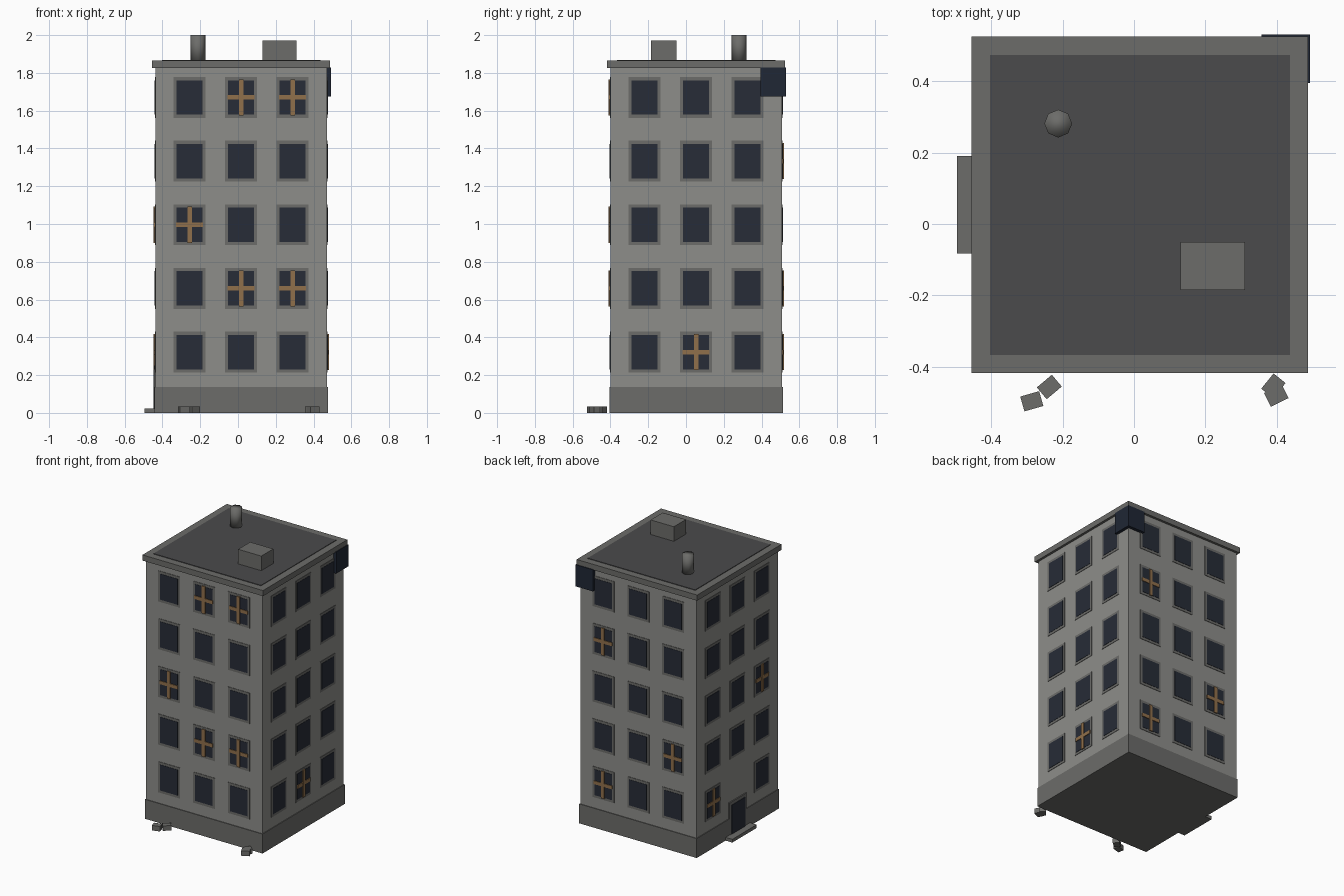
import bpy, bmesh
from math import radians, pi
from mathutils import Matrix, Vector

if "Cube" in bpy.data.objects:
    bpy.data.objects.remove(bpy.data.objects["Cube"])

CX, CY, HALF = 0.0165, 0.0535, 0.454


def material(name, r, g, b):
    m = bpy.data.materials.new(name)
    m.diffuse_color = (r, g, b, 1)
    m.use_nodes = True
    m.node_tree.nodes["Principled BSDF"].inputs["Base Color"].default_value = m.diffuse_color
    return m


WALL = material("concrete", 0.27, 0.27, 0.255)
TRIM = material("trim_grey", 0.15, 0.15, 0.142)
ROOF = material("roof_felt", 0.07, 0.07, 0.072)
GLASS = material("dark_glass", 0.02, 0.025, 0.038)
WOOD = material("planks", 0.28, 0.16, 0.07)
NAVY = material("navy", 0.014, 0.02, 0.035)


def add_box(bm, lo, hi, matrix=Matrix()):
    lo, hi = Vector(lo), Vector(hi)
    m = matrix @ Matrix.Translation((lo + hi) / 2) @ Matrix.Diagonal((*(hi - lo), 1))
    bmesh.ops.create_cube(bm, size=1, matrix=m)


def finish(bm, name, mat):
    me = bpy.data.meshes.new(name)
    bm.to_mesh(me)
    bm.free()
    me.materials.append(mat)
    ob = bpy.data.objects.new(name, me)
    bpy.context.collection.objects.link(ob)
    return ob


def box(name, lo, hi, mat, matrix=Matrix()):
    bm = bmesh.new()
    add_box(bm, lo, hi, matrix)
    return finish(bm, name, mat)


def slab(name, half, z0, z1, mat):
    return box(name, (CX - half, CY - half, z0), (CX + half, CY + half, z1), mat)


# Main masses
slab("plinth", 0.459, 0, 0.137, TRIM)
slab("walls", HALF, 0.05, 1.84, WALL)
slab("parapet", 0.471, 1.825, 1.865, TRIM)
slab("roof_surface", 0.42, 1.85, 1.869, ROOF)

# Windows: each side is built in a local frame, u along the wall, -y outward
COLS = (-0.2725, 0, 0.2725)
ROWS = [0.322 + 0.337 * i for i in range(5)]
SIDES = {"front": 0, "right": 90, "back": 180, "left": 270}
BOARDED = {
    "front": {(1, 4), (2, 4), (0, 2), (1, 1), (2, 1)},
    "right": {(1, 0)},
    "back": {(0, 3), (2, 1), (0, 0)},
    "left": {(2, 2), (0, 0)},
}


def side_matrix(angle):
    return Matrix.Translation((CX, CY, 0)) @ Matrix.Rotation(radians(angle), 4, 'Z')


def panel(bm, m, u, z, w, h, out):
    add_box(bm, (u - w / 2, -HALF - out, z - h / 2),
            (u + w / 2, -HALF + 0.01, z + h / 2), m)


for side, angle in SIDES.items():
    m = side_matrix(angle)
    frames, panes, boards = bmesh.new(), bmesh.new(), bmesh.new()
    for c, u in enumerate(COLS):
        for r, z in enumerate(ROWS):
            if side == "left" and (c, r) == (1, 0):
                continue                      # door goes here
            panel(frames, m, u, z, 0.17, 0.217, 0.003)
            panel(panes, m, u, z, 0.137, 0.182, 0.005)
            if (c, r) in BOARDED[side]:
                panel(boards, m, u, z, 0.024, 0.192, 0.011)
                panel(boards, m, u, z, 0.143, 0.024, 0.0095)
    finish(frames, side + "_window_frames", TRIM)
    finish(panes, side + "_window_panes", GLASS)
    finish(boards, side + "_window_boards", WOOD)

# Entrance on the left side
m = side_matrix(SIDES["left"])
for name, w, h, out, mat in (("door_frame", 0.19, 0.25, 0.008, TRIM),
                             ("door", 0.15, 0.228, 0.011, GLASS)):
    bm = bmesh.new()
    panel(bm, m, 0, h / 2, w, h, out)
    finish(bm, name, mat)
box("door_step", (-0.495, -0.082, 0), (-0.43, 0.19, 0.023), TRIM)

# Corner sign box and rooftop equipment
box("corner_box", (0.357, 0.394, 1.676), (0.492, 0.53, 1.829), NAVY)
box("roof_hut", (0.13, -0.184, 1.86), (0.311, -0.05, 1.972), TRIM)
bm = bmesh.new()
bmesh.ops.create_cone(bm, cap_ends=True, segments=8, radius1=0.039, radius2=0.039,
                      depth=0.14, matrix=Matrix.Translation((-0.212, 0.281, 1.93)))
for f in bm.faces:
    f.smooth = True
finish(bm, "chimney", TRIM)

# Rubble blocks on the ground
for i, (x, y, a) in enumerate(((-0.286, -0.496, 16), (-0.237, -0.456, 40),
                               (0.39, -0.453, 51), (0.398, -0.48, 26))):
    box("rubble_%d" % (i + 1), (-0.0275, -0.0215, 0), (0.0275, 0.0215, 0.035), TRIM,
        Matrix.Translation((x, y, 0)) @ Matrix.Rotation(radians(a), 4, 'Z'))
